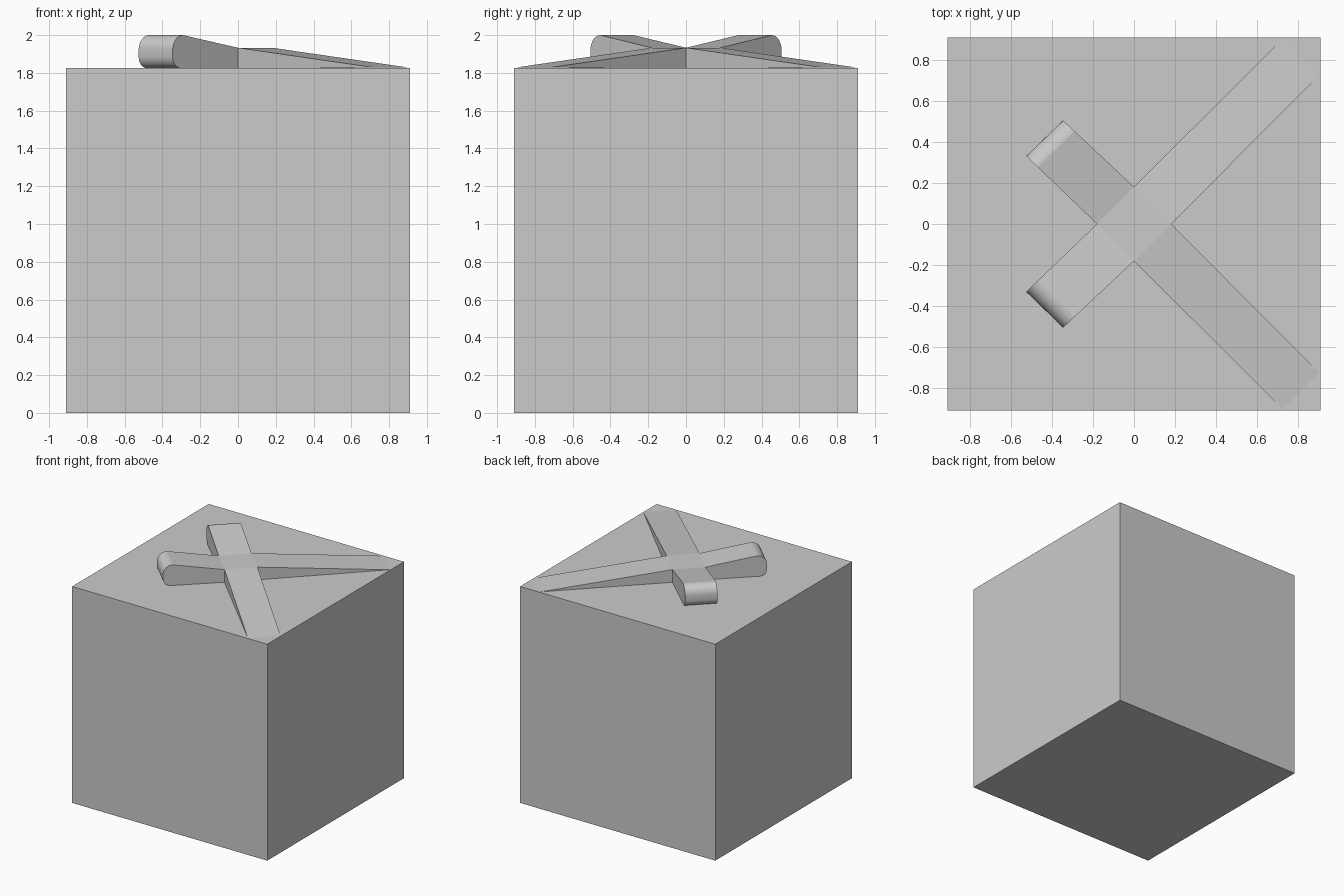
import bpy, bmesh, math
from mathutils import Vector

if "Cube" in bpy.data.objects:
    bpy.data.objects.remove(bpy.data.objects["Cube"])

TOP = 1.826      # top of the block
HUB = 1.933      # height where the straps cross
HALF = 0.911
W = 0.181        # centre to corner of the crossing diamond

# Solid block
bpy.ops.mesh.primitive_cube_add(size=1, location=(0, 0, TOP / 2))
block = bpy.context.object
block.name = "block"
block.scale = (2 * HALF, 2 * HALF, TOP)
bpy.ops.object.transform_apply(location=False, rotation=False, scale=True)

bm = bmesh.new()


def arm(rail_a, rail_b, profile, smooth=False):
    """Sweep a (t, z) side profile between two plan rails; open at the hub and base."""
    sides = []
    for start, end in (rail_a, rail_b):
        s, e = Vector(start), Vector(end)
        sides.append([bm.verts.new((*s.lerp(e, t), z)) for t, z in profile])
    a, b = sides
    last = len(profile) - 2
    for i in range(1, last + 1):
        f = bm.faces.new((a[i], a[i + 1], b[i + 1], b[i]))
        f.smooth = smooth and i > 1
    bm.faces.new(a)
    bm.faces.new(list(reversed(b)))


# Side profile of the raised arms, with rounded upper and lower ends
N = 8
rt, rz = 0.16, 0.08
round_end = [(0, TOP), (0, HUB)]
for i in range(N + 1):
    g = math.pi / 2 * i / N
    round_end.append((1 - rt + rt * math.sin(g), 2 - rz + rz * math.cos(g)))
lt, lz = 0.12, 0.06
for i in range(N + 1):
    g = math.pi / 2 * i / N
    round_end.append((1 - lt + lt * math.cos(g), TOP + lz - lz * math.sin(g)))

# Side profile of the long arms that taper down to the block's corners
taper = [(0, TOP), (0, HUB), (1, TOP + 0.002)]

for s in (1, -1):
    arm(((-W, 0), (-0.526, s * 0.331)), ((0, s * W), (-0.346, s * 0.506)), round_end, True)
    arm(((W, 0), (0.905, s * 0.725)), ((0, s * W), (0.725, s * 0.905)), taper)

# Flat diamond where the straps cross
bm.faces.new([bm.verts.new((x, y, HUB)) for x, y in ((W, 0), (0, W), (-W, 0), (0, -W))])

bmesh.ops.remove_doubles(bm, verts=bm.verts, dist=0.0005)
bmesh.ops.recalc_face_normals(bm, faces=bm.faces)
me = bpy.data.meshes.new("crossed_straps")
bm.to_mesh(me)
bm.free()
straps = bpy.data.objects.new("crossed_straps", me)
bpy.context.collection.objects.link(straps)
